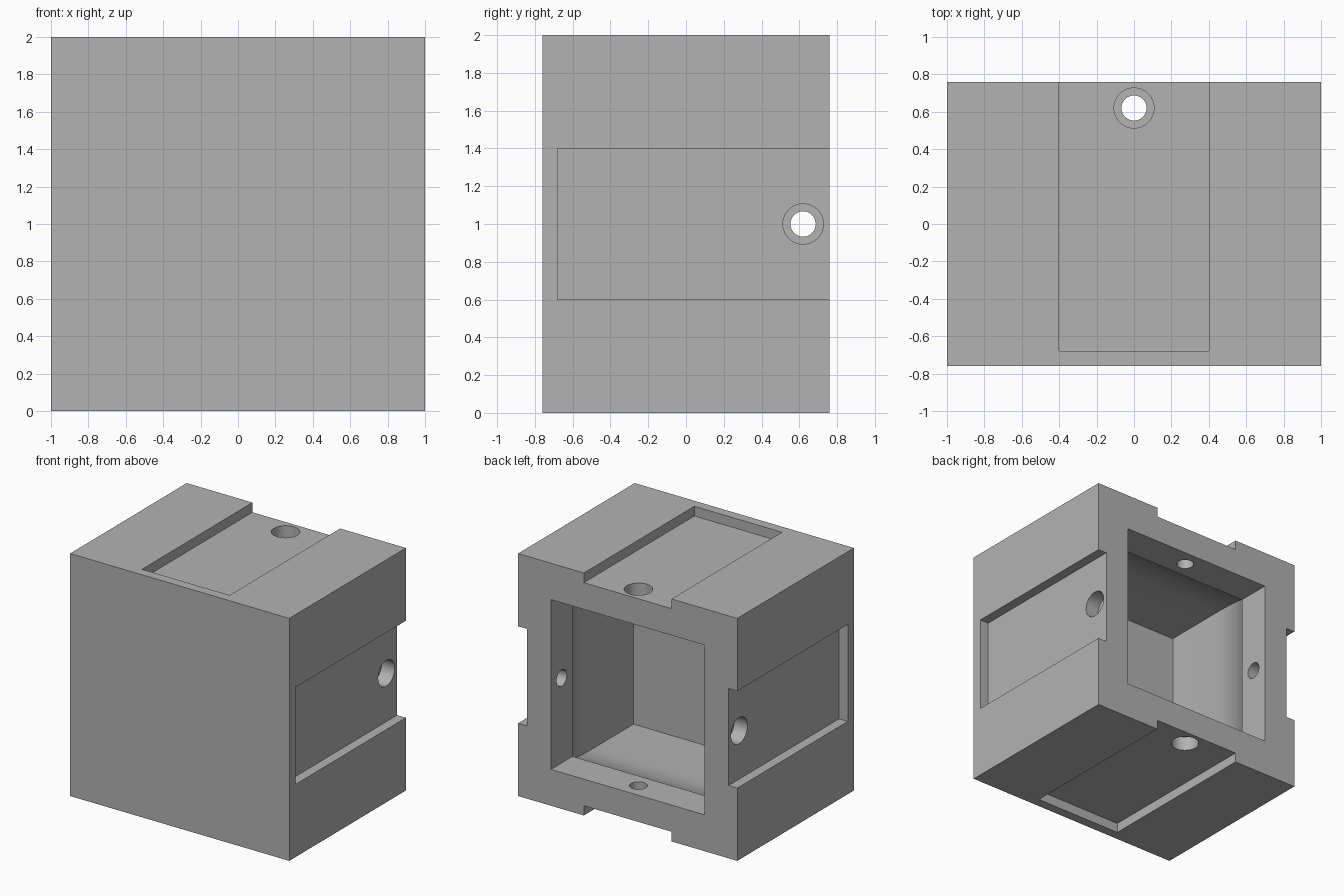
import bpy
import bmesh
import math
from mathutils import Matrix, Vector

cube = bpy.data.objects.get("Cube")
if cube:
    bpy.data.objects.remove(cube, do_unlink=True)

HALF, BACK = 1.0, 0.76           # half width, half depth
CHANNEL, FLOOR = 0.4, 0.92       # channel half width, channel floor distance
LIP, INNER = 0.7, 0.9            # cavity half width at the lip and deep inside
HOLE_Y = 0.62

grey = bpy.data.materials.new("light_grey")
grey.use_nodes = True
grey.diffuse_color = (0.448, 0.448, 0.448, 1)
grey.node_tree.nodes["Principled BSDF"].inputs["Base Color"].default_value = grey.diffuse_color


def make_object(name, bm):
    bmesh.ops.recalc_face_normals(bm, faces=bm.faces)
    mesh = bpy.data.meshes.new(name)
    bm.to_mesh(mesh)
    bm.free()
    mesh.materials.append(grey)
    obj = bpy.data.objects.new(name, mesh)
    bpy.context.collection.objects.link(obj)
    return obj


def box(name, low, high):
    low, high = Vector(low), Vector(high)
    bm = bmesh.new()
    bmesh.ops.create_cube(bm, size=1, matrix=Matrix.Translation((low + high) / 2)
                          @ Matrix.Diagonal((*(high - low), 1)))
    return make_object(name, bm)


def drill(name, radius, low, high):
    bm = bmesh.new()
    bmesh.ops.create_cone(bm, cap_ends=True, segments=48, radius1=radius, radius2=radius,
                          depth=high - low,
                          matrix=Matrix.Translation((0, HOLE_Y, (low + high) / 2)))
    return make_object(name, bm)


def cut(cutter, angle=0.0):
    """Turn the cutter about the long axis of the housing and subtract it."""
    cutter.matrix_world = Matrix.Translation((0, 0, HALF)) @ Matrix.Rotation(angle, 4, "Y")
    cutter.hide_render = True
    mod = housing.modifiers.new(cutter.name, "BOOLEAN")
    mod.operation = "DIFFERENCE"
    mod.solver = "EXACT"
    mod.object = cutter
    bpy.context.view_layer.update()
    bpy.ops.object.modifier_apply(modifier=mod.name)
    bpy.data.objects.remove(cutter, do_unlink=True)


# Solid housing block
housing = box("housing", (-HALF, -BACK, 0), (HALF, BACK, 2 * HALF))
bpy.context.view_layer.objects.active = housing
housing.select_set(True)

# Cavity: straight lip, curved flare, straight chamber
profile = [(BACK + 0.1, LIP)]
steps, flare_start, flare_end = 14, 0.48, -0.08
for i in range(steps + 1):
    t = i / steps
    profile.append((flare_start + (flare_end - flare_start) * t,
                    INNER - (INNER - LIP) * (1 - t) ** 2))
profile.append((-0.6, INNER))

bm = bmesh.new()
rings = [[bm.verts.new((sx * h, y, sz * h)) for sx, sz in ((-1, -1), (1, -1), (1, 1), (-1, 1))]
         for y, h in profile]
for a, b in zip(rings, rings[1:]):
    for k in range(4):
        n = (k + 1) % 4
        bm.faces.new((a[k], a[n], b[n], b[k]))
bm.faces.new(rings[0])
bm.faces.new(rings[-1])
cut(make_object("cavity_cutter", bm))

# Channel and counterbored screw hole on each of the four sides
for side in range(4):
    angle = side * math.pi / 2
    cut(box("channel_cutter", (-CHANNEL, -0.68, FLOOR), (CHANNEL, BACK + 0.1, HALF + 0.1)), angle)
    cut(drill("counterbore_cutter", 0.107, 0.8, HALF), angle)
    cut(drill("screw_hole_cutter", 0.067, 0.6, HALF), angle)

bpy.ops.object.shade_smooth_by_angle(angle=math.radians(30))
